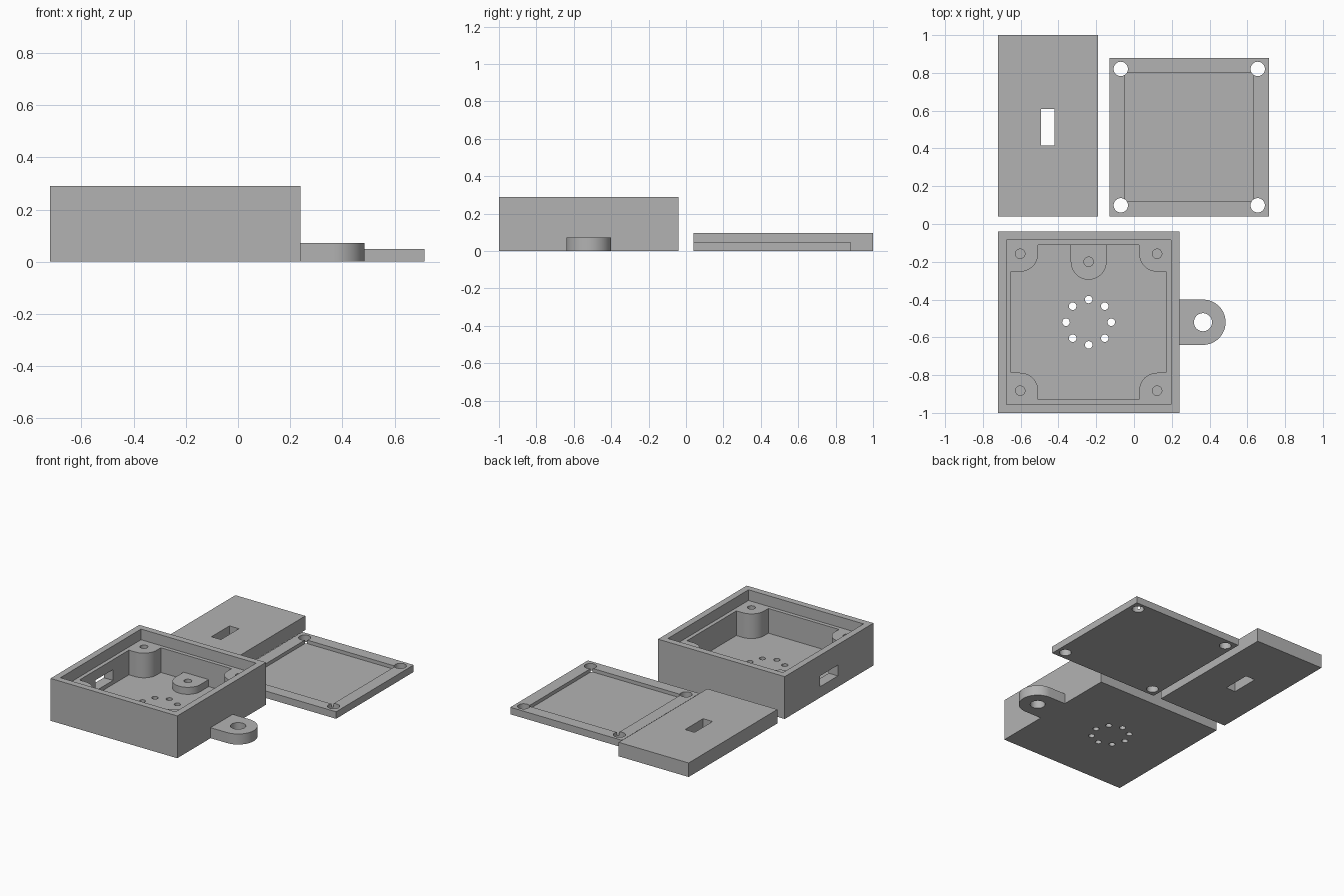
import bpy, bmesh
from math import sin, cos, pi, radians

cube = bpy.data.objects.get("Cube")
if cube:
    bpy.data.objects.remove(cube, do_unlink=True)

# Single matte grey plastic
grey = bpy.data.materials.new("grey plastic")
grey.use_nodes = True
colour = (0.45, 0.45, 0.45, 1)
grey.diffuse_color = colour
grey.node_tree.nodes["Principled BSDF"].inputs["Base Color"].default_value = colour


# Outlines, all counter-clockwise
def rect(x0, x1, y0, y1):
    return [(x0, y0), (x1, y0), (x1, y1), (x0, y1)]


def arc(cx, cy, r, start, end, steps):
    angles = [radians(start + (end - start) * i / steps) for i in range(steps + 1)]
    return [(cx + r * cos(a), cy + r * sin(a)) for a in angles]


def circle(cx, cy, r, steps=32):
    return arc(cx, cy, r, 0, 360, steps)[:-1]


def prism(name, outline, z0, z1):
    """Extrude a flat outline from z0 to z1."""
    bm = bmesh.new()
    face = bm.faces.new([bm.verts.new((x, y, z0)) for x, y in outline])
    top = bmesh.ops.extrude_face_region(bm, geom=[face])["geom"]
    verts = [v for v in top if isinstance(v, bmesh.types.BMVert)]
    bmesh.ops.translate(bm, verts=verts, vec=(0, 0, z1 - z0))
    bmesh.ops.recalc_face_normals(bm, faces=bm.faces)
    mesh = bpy.data.meshes.new(name)
    bm.to_mesh(mesh)
    bm.free()
    mesh.materials.append(grey)
    obj = bpy.data.objects.new(name, mesh)
    bpy.context.collection.objects.link(obj)
    return obj


def activate(obj):
    bpy.ops.object.select_all(action="DESELECT")
    obj.select_set(True)
    bpy.context.view_layer.objects.active = obj


def combine(obj, operation, outline, z0, z1):
    """Cut or join a prism, then discard the helper."""
    tool = prism("helper", outline, z0, z1)
    tool.hide_render = True
    mod = obj.modifiers.new("combine", "BOOLEAN")
    mod.operation, mod.object, mod.solver = operation, tool, "EXACT"
    activate(obj)
    bpy.ops.object.modifier_apply(modifier=mod.name)
    bpy.data.objects.remove(tool, do_unlink=True)


def cut(obj, outline, z0, z1):
    combine(obj, "DIFFERENCE", outline, z0, z1)


def finish(obj):
    activate(obj)
    bpy.ops.object.shade_smooth_by_angle(angle=radians(30))


CX, CY = -0.24, -0.52            # centre of the case
FLOOR, LEDGE, RIM = 0.048, 0.217, 0.29
POST, POST_R, INNER = 0.3625, 0.095, 0.41
corners = [(1, 1), (-1, 1), (-1, -1), (1, -1)]

# Case body with a lid recess
case = prism("case", rect(CX - 0.48, CX + 0.48, CY - 0.48, CY + 0.48), 0, RIM)
cut(case, rect(CX - 0.436, CX + 0.436, CY - 0.436, CY + 0.436), LEDGE, RIM + 0.1)

# Cavity that leaves a rounded screw post in each corner
cavity = []
for sx, sy in corners:
    bend = [(INNER, POST - POST_R)]
    bend += arc(POST, POST, POST_R, 270, 180, 12)
    bend += [(POST - POST_R, INNER)]
    if sx * sy < 0:
        bend.reverse()
    cavity += [(CX + sx * x, CY + sy * y) for x, y in bend]
cut(case, cavity, FLOOR, RIM + 0.1)

# Low boss on the back wall
boss_y = -0.2
boss = arc(CX, boss_y, POST_R, 180, 360, 24)
boss += [(CX + POST_R, -0.09), (CX - POST_R, -0.09)]
combine(case, "UNION", boss, 0.024, 0.096)

# Hanging tab on the side
tab = arc(0.365, CY, 0.12, -90, 90, 32) + [(0.21, CY + 0.12), (0.21, CY - 0.12)]
combine(case, "UNION", tab, 0, 0.072)
cut(case, circle(0.365, CY, 0.048), -0.1, 0.2)

# Screw holes in the posts and boss
for sx, sy in corners:
    cut(case, circle(CX + sx * POST, CY + sy * POST, 0.025, 24), FLOOR, RIM)
cut(case, circle(CX, boss_y, 0.025, 24), FLOOR, RIM)

# Ring of sound holes in the floor
for i in range(8):
    a = i * pi / 4
    cut(case, circle(CX + 0.12 * cos(a), CY + 0.12 * sin(a), 0.02, 20), -0.1, 0.1)

# Cable slot in the side wall
cut(case, rect(-0.8, -0.6, CY - 0.096, CY + 0.096), 0.075, 0.149)
finish(case)

# Lid with a shallow pocket and four screw holes
LX, LY = 0.2925, 0.46
lid = prism("lid", rect(LX - 0.4225, LX + 0.4225, LY - 0.42, LY + 0.42), 0, 0.048)
cut(lid, rect(LX - 0.34, LX + 0.34, LY - 0.34, LY + 0.34), 0.024, 0.1)
for sx, sy in corners:
    cut(lid, circle(LX + sx * POST, LY + sy * 0.361, 0.038), -0.1, 0.1)
finish(lid)

# Flat plate with a slot
plate = prism("slotted_plate", rect(-0.72, -0.19, 0.04, 1), 0, 0.096)
cut(plate, rect(-0.492, -0.42, 0.415, 0.61), -0.1, 0.2)
finish(plate)
